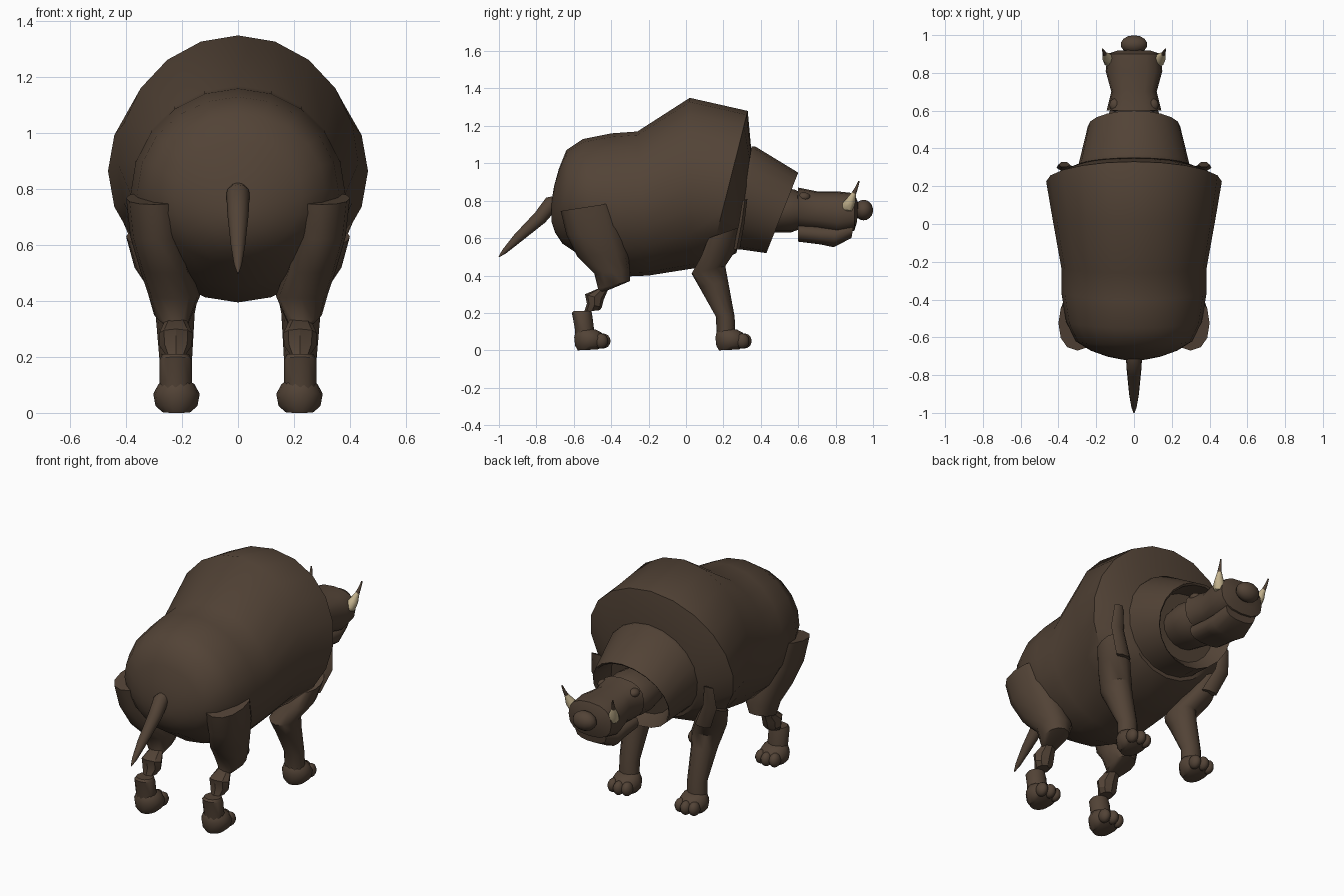
import bpy, bmesh, math
from mathutils import Vector


def material(name, rgb):
    m = bpy.data.materials.new(name)
    m.diffuse_color = (*rgb, 1)
    return m


HIDE = material("brown_hide", (0.085, 0.056, 0.037))
IVORY = material("ivory", (0.55, 0.45, 0.27))


def finish(name, bm, mat, angle=45):
    bmesh.ops.recalc_face_normals(bm, faces=bm.faces)
    me = bpy.data.meshes.new(name)
    bm.to_mesh(me)
    bm.free()
    me.materials.append(mat)
    ob = bpy.data.objects.new(name, me)
    bpy.context.collection.objects.link(ob)
    bpy.ops.object.select_all(action='DESELECT')
    ob.select_set(True)
    bpy.context.view_layer.objects.active = ob
    bpy.ops.object.shade_smooth_by_angle(angle=math.radians(angle))
    return ob


def loft(name, rings, n, mat=HIDE, angle=45, power=1.0):
    """Skin elliptical rings given as (centre, half axis a, half axis b)."""
    bm = bmesh.new()
    loops = []
    for c, a, b in rings:
        c, a, b = Vector(c), Vector(a), Vector(b)
        loop = []
        for i in range(n):
            t = 2 * math.pi * i / n
            ca, sa = math.cos(t), math.sin(t)
            ca = math.copysign(abs(ca) ** power, ca)
            sa = math.copysign(abs(sa) ** power, sa)
            loop.append(bm.verts.new(c + a * ca + b * sa))
        loops.append(loop)
    for p, q in zip(loops, loops[1:]):
        for i in range(n):
            j = (i + 1) % n
            bm.faces.new((p[i], p[j], q[j], q[i]))
    bm.faces.new(loops[0])
    bm.faces.new(loops[-1])
    return finish(name, bm, mat, angle)


def along_y(name, rows, n, **kw):
    """Rows: top y, top z, bottom y, bottom z, half width."""
    rings = []
    for ty, tz, by, bz, rx in rows:
        rings.append(((0, (ty + by) / 2, (tz + bz) / 2), (rx, 0, 0),
                      (0, (ty - by) / 2, (tz - bz) / 2)))
    return loft(name, rings, n, **kw)


def along_z(name, rows, side, n, **kw):
    """Rows: z at back, z at front, y range, x range; side mirrors x."""
    rings = []
    for zb, zf, y0, y1, x0, x1 in rows:
        rings.append(((side * (x0 + x1) / 2, (y0 + y1) / 2, (zb + zf) / 2),
                      ((x1 - x0) / 2, 0, 0), (0, (y1 - y0) / 2, (zf - zb) / 2)))
    return loft(name, rings, n, **kw)


def horn(name, pts, n=10, mat=HIDE):
    """Round tapering shape through (x, y, z, radius) points."""
    rings = []
    for i, p in enumerate(pts):
        d = Vector(pts[min(i + 1, len(pts) - 1)][:3]) - Vector(pts[max(i - 1, 0)][:3])
        a = d.cross(Vector((0, 1, 0.3))).normalized()
        b = d.cross(a).normalized()
        rings.append((p[:3], a * p[3], b * p[3]))
    return loft(name, rings, n, mat=mat)


def ball(name, c, r):
    bm = bmesh.new()
    bmesh.ops.create_uvsphere(bm, u_segments=14, v_segments=9, radius=1)
    for v in bm.verts:
        v.co = Vector((c[0] + v.co.x * r[0], c[1] + v.co.y * r[1], c[2] + v.co.z * r[2]))
    return finish(name, bm, HIDE, 60)


# Barrel body with shoulder hump and stepped front rim
along_y("body", [
    (-0.72, 0.79, -0.72, 0.69, 0.05), (-0.705, 0.88, -0.70, 0.63, 0.14),
    (-0.68, 0.97, -0.66, 0.57, 0.23), (-0.64, 1.07, -0.60, 0.53, 0.31),
    (-0.55, 1.13, -0.48, 0.45, 0.36), (-0.40, 1.16, -0.32, 0.395, 0.385),
    (-0.26, 1.17, -0.20, 0.40, 0.385), (0.02, 1.35, 0.02, 0.435, 0.43),
    (0.33, 1.28, 0.12, 0.45, 0.465), (0.35, 1.06, 0.27, 0.52, 0.30)], 20)

# Flared ruff, hollow at the front
along_y("ruff", [
    (0.35, 1.09, 0.27, 0.54, 0.295), (0.37, 1.09, 0.29, 0.54, 0.29),
    (0.60, 0.95, 0.43, 0.52, 0.245), (0.59, 0.94, 0.425, 0.53, 0.235),
    (0.45, 0.95, 0.38, 0.58, 0.20)], 20)

# Neck, upper head, lower jaw and snout
along_y("neck", [
    (0.38, 0.86, 0.38, 0.65, 0.13), (0.50, 0.87, 0.48, 0.63, 0.15),
    (0.58, 0.86, 0.56, 0.63, 0.14), (0.64, 0.83, 0.64, 0.66, 0.11)], 16)
along_y("head", [
    (0.60, 0.87, 0.60, 0.65, 0.145), (0.70, 0.85, 0.70, 0.64, 0.12),
    (0.81, 0.85, 0.81, 0.62, 0.15), (0.90, 0.84, 0.90, 0.64, 0.14),
    (0.92, 0.79, 0.915, 0.69, 0.09)], 16, power=0.8)
along_y("jaw", [
    (0.60, 0.68, 0.60, 0.58, 0.11), (0.72, 0.67, 0.72, 0.565, 0.11),
    (0.80, 0.67, 0.79, 0.55, 0.115), (0.90, 0.70, 0.885, 0.60, 0.10)], 14, power=0.8)
ball("snout", (0, 0.95, 0.75), (0.072, 0.05, 0.055))

# Tail
horn("tail", [(0, -0.68, 0.80, 0.03), (0, -0.72, 0.785, 0.042), (0, -0.78, 0.71, 0.038),
              (0, -0.90, 0.60, 0.026), (0, -0.97, 0.53, 0.014), (0, -1.0, 0.50, 0.003)], 12)

for s, side in ((1, "right"), (-1, "left")):
    # Tusks with dark tips, and small ears
    horn("tusk_" + side, [(s * 0.11, 0.84, 0.75, 0.015), (s * 0.13, 0.865, 0.77, 0.034),
                          (s * 0.143, 0.882, 0.80, 0.026), (s * 0.155, 0.90, 0.845, 0.011)],
         mat=IVORY)
    horn("tusk_tip_" + side, [(s * 0.154, 0.898, 0.84, 0.012), (s * 0.16, 0.912, 0.87, 0.008),
                              (s * 0.166, 0.925, 0.905, 0.004)])
    ball("ear_" + side, (s * 0.10, 0.63, 0.82), (0.03, 0.035, 0.025))

    # Front leg with a thin shoulder blade
    along_z("front_leg_" + side, [
        (0.60, 0.66, 0.12, 0.29, 0.27, 0.40), (0.50, 0.54, 0.08, 0.27, 0.20, 0.37),
        (0.41, 0.45, 0.03, 0.21, 0.14, 0.31), (0.34, 0.37, 0.07, 0.225, 0.155, 0.295),
        (0.18, 0.18, 0.16, 0.26, 0.165, 0.28), (0.06, 0.06, 0.165, 0.265, 0.165, 0.28)],
        s, 12)
    along_z("shoulder_blade_" + side, [
        (0.80, 0.81, 0.30, 0.33, 0.34, 0.40), (0.68, 0.68, 0.28, 0.315, 0.32, 0.41),
        (0.54, 0.54, 0.25, 0.29, 0.25, 0.35)], s, 6)

    # Rear thigh, pinched hock and shin
    along_z("thigh_" + side, [
        (0.745, 0.79, -0.67, -0.38, 0.20, 0.40), (0.62, 0.64, -0.64, -0.34, 0.20, 0.385),
        (0.50, 0.52, -0.58, -0.31, 0.17, 0.35), (0.41, 0.43, -0.49, -0.30, 0.135, 0.32),
        (0.33, 0.37, -0.47, -0.30, 0.165, 0.30), (0.31, 0.32, -0.47, -0.42, 0.18, 0.265)],
        s, 12, power=0.9)
    along_z("hock_" + side, [
        (0.33, 0.34, -0.47, -0.41, 0.185, 0.26), (0.30, 0.27, -0.54, -0.44, 0.162, 0.282),
        (0.25, 0.23, -0.53, -0.45, 0.165, 0.28), (0.205, 0.215, -0.545, -0.46, 0.185, 0.26)],
        s, 8, angle=30)
    along_z("shin_" + side, [
        (0.21, 0.21, -0.60, -0.505, 0.175, 0.27), (0.20, 0.18, -0.61, -0.50, 0.165, 0.28),
        (0.12, 0.10, -0.595, -0.49, 0.165, 0.28), (0.05, 0.05, -0.59, -0.49, 0.165, 0.28)],
        s, 12)

    # Paws: a flat-soled pad with toes
    for part, y in (("front", 0.155), ("rear", -0.60)):
        along_z(f"{part}_paw_{side}", [
            (0.0, 0.005, y + 0.02, y + 0.13, 0.17, 0.27),
            (0.025, 0.025, y + 0.005, y + 0.165, 0.145, 0.295),
            (0.07, 0.065, y, y + 0.17, 0.137, 0.303),
            (0.11, 0.095, y + 0.01, y + 0.15, 0.155, 0.285),
            (0.125, 0.11, y + 0.03, y + 0.12, 0.18, 0.26)], s, 14)
        for i, (tx, ty) in enumerate(((0.175, 0.145), (0.22, 0.158), (0.265, 0.145))):
            ball(f"{part}_toe_{side}_{i + 1}", (s * tx, y + ty, 0.05), (0.03, 0.038, 0.04))
